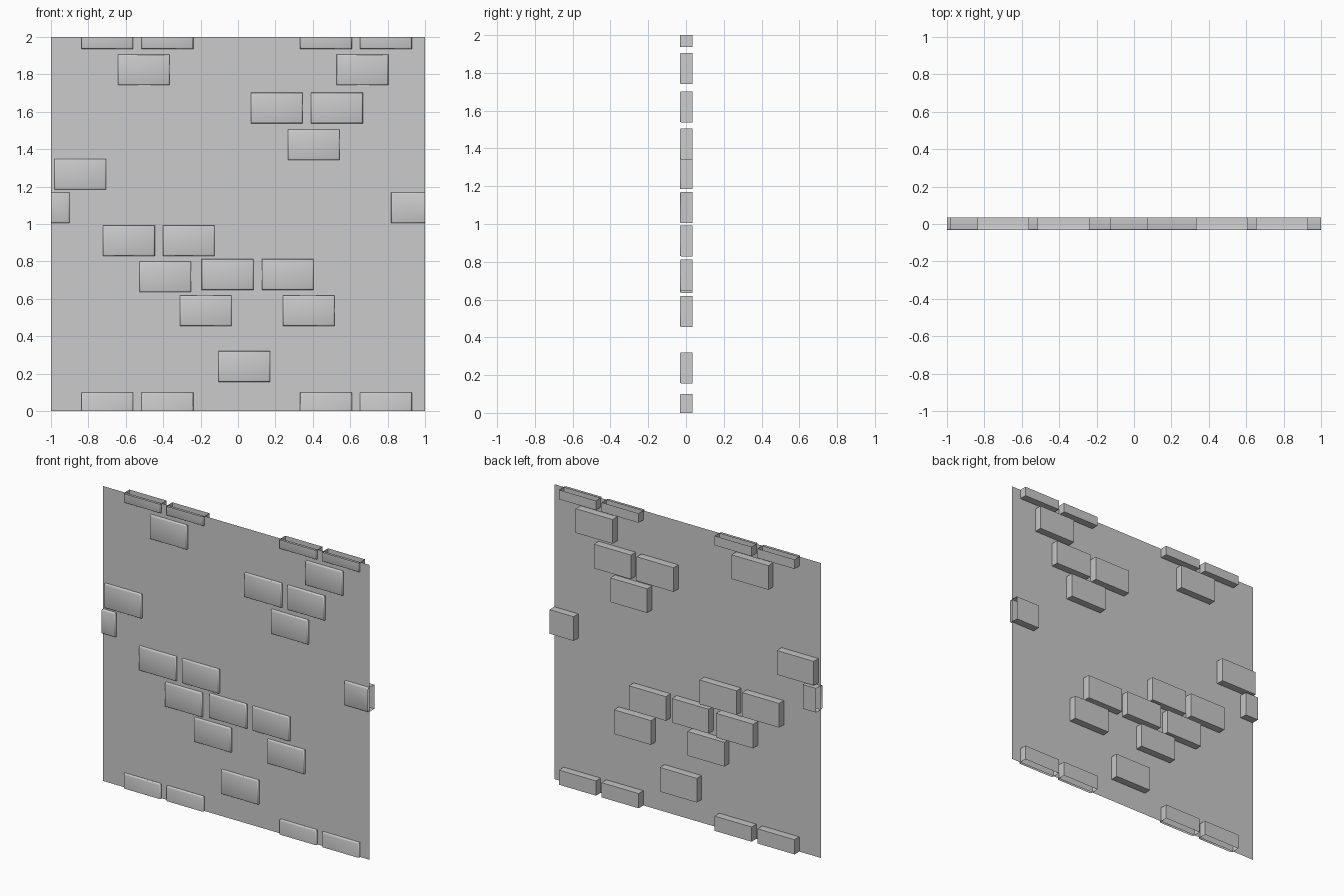
import bpy, bmesh
from mathutils import Matrix, Vector

if "Cube" in bpy.data.objects:
    bpy.data.objects.remove(bpy.data.objects["Cube"])

W, H = 0.277, 0.164           # brick face size
FRONT, BACK = -0.033, 0.034   # brick depth range
WALL_Y = -0.017               # plane of the wall


def finish(bm, name):
    me = bpy.data.meshes.new(name)
    bm.to_mesh(me)
    bm.free()
    ob = bpy.data.objects.new(name, me)
    bpy.context.collection.objects.link(ob)
    return ob


def brick(left, bottom, name):
    bm = bmesh.new()
    centre = Vector((left + W / 2, (FRONT + BACK) / 2, bottom + H / 2))
    bmesh.ops.create_cube(bm, size=1, matrix=Matrix.Translation(centre)
                          @ Matrix.Diagonal((W, BACK - FRONT, H, 1)))
    # soften the rim of the front face only
    rim = [e for e in bm.edges if all(v.co.y < WALL_Y for v in e.verts)]
    bmesh.ops.bevel(bm, geom=rim, offset=0.008, segments=2, profile=0.5,
                    affect='EDGES')
    # trim at the tile border, leaving the cut side open
    for co, no in (((1, 0, 0), (1, 0, 0)), ((-1, 0, 0), (-1, 0, 0)),
                   ((0, 0, 2), (0, 0, 1)), ((0, 0, 0), (0, 0, -1))):
        bmesh.ops.bisect_plane(bm, geom=bm.verts[:] + bm.edges[:] + bm.faces[:],
                               plane_co=co, plane_no=no, clear_outer=True)
    ob = finish(bm, name)
    bpy.ops.object.select_all(action='DESELECT')
    ob.select_set(True)
    bpy.context.view_layer.objects.active = ob
    bpy.ops.object.shade_smooth_by_angle(angle=0.9)


# flat wall sheet
bm = bmesh.new()
bm.faces.new([bm.verts.new((x, WALL_Y, z))
              for x, z in ((-1, 0), (1, 0), (1, 2), (-1, 2))])
finish(bm, "wall_sheet")

# rows of raised bricks: bottom height, left edges
border = (-0.838, -0.516, 0.332, 0.652)
rows = [
    (1.936, border),
    (1.742, (-0.642, 0.527)),
    (1.538, (0.069, 0.390)),
    (1.342, (0.267,)),
    (1.184, (-0.982,)),
    (1.005, (0.819, -1.177)),
    (0.829, (-0.722, -0.402)),
    (0.636, (-0.527,)),
    (0.648, (-0.194, 0.127)),
    (0.455, (-0.311, 0.240)),
    (0.156, (-0.105,)),
    (-0.064, border),
]
for r, (z, lefts) in enumerate(rows):
    for i, x in enumerate(lefts):
        brick(x, z, f"brick_{r}_{i}")
